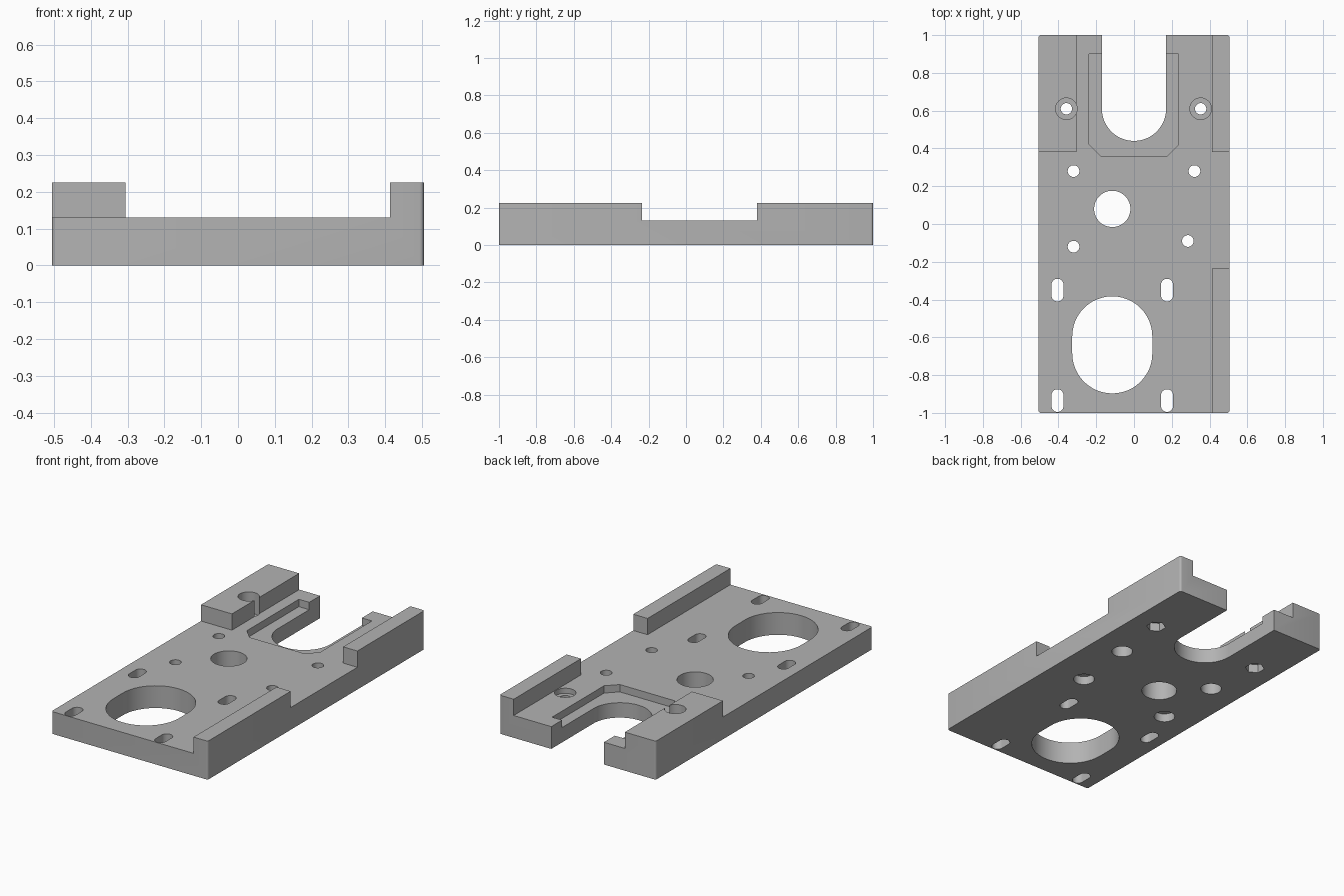
import bpy
import bmesh
from math import cos, sin, pi, radians

cube = bpy.data.objects.get("Cube")
if cube:
    bpy.data.objects.remove(cube, do_unlink=True)

grey = bpy.data.materials.new("machined_grey")
grey.use_nodes = True
grey.diffuse_color = (0.45, 0.45, 0.45, 1)
grey.node_tree.nodes["Principled BSDF"].inputs["Base Color"].default_value = grey.diffuse_color

BASE, TOP, OVER = 0.13, 0.225, 0.3      # plate top, rail top, cutter overshoot


def arc(x, y, r, start, end, n):
    """Points along an arc, angles in degrees."""
    return [(x + r * cos(radians(start + (end - start) * i / n)),
             y + r * sin(radians(start + (end - start) * i / n))) for i in range(n + 1)]


def circle(x, y, r, n=48, turn=0):
    return arc(x, y, r, turn, turn + 360, n)[:-1]


def slot(x, y, r, half):
    """Slot outline along y with round ends."""
    return arc(x, y + half - r, r, 0, 180, 24) + arc(x, y - half + r, r, 180, 360, 24)


def prism(name, outline, z0, z1):
    """Extrude a closed outline from z0 to z1."""
    bm = bmesh.new()
    face = bm.faces.new([bm.verts.new((x, y, z0)) for x, y in outline])
    new = bmesh.ops.extrude_face_region(bm, geom=[face])["geom"]
    bmesh.ops.translate(bm, vec=(0, 0, z1 - z0),
                        verts=[v for v in new if isinstance(v, bmesh.types.BMVert)])
    bmesh.ops.recalc_face_normals(bm, faces=bm.faces)
    mesh = bpy.data.meshes.new(name)
    bm.to_mesh(mesh)
    bm.free()
    obj = bpy.data.objects.new(name, mesh)
    bpy.context.collection.objects.link(obj)
    mesh.materials.append(grey)
    return obj


# Solid blank with slightly rounded vertical corners
R = 0.012
W, L = 0.505 - R, 1 - R
blank = (arc(W, L, R, 0, 90, 4) + arc(-W, L, R, 90, 180, 4)
         + arc(-W, -L, R, 180, 270, 4) + arc(W, -L, R, 270, 360, 4))
plate = prism("mounting_plate", blank, 0, TOP)
bpy.context.view_layer.objects.active = plate
plate.select_set(True)


def cut(name, outline, z0=-0.1, z1=OVER):
    """Subtract an extruded outline from the plate."""
    cutter = prism(name, outline, z0, z1)
    cutter.hide_render = True
    mod = plate.modifiers.new(name, "BOOLEAN")
    mod.operation, mod.solver, mod.object = "DIFFERENCE", "EXACT", cutter
    bpy.ops.object.modifier_apply(modifier=mod.name)
    bpy.data.objects.remove(cutter, do_unlink=True)


# Mill down the middle, leaving a wide left rail and a split right rail
RAIL_L, RAIL_R, STEP, GAP = -0.305, 0.413, 0.38, -0.235
cut("milled_floor", [(-0.7, -1.2), (RAIL_R, -1.2), (RAIL_R, GAP), (0.7, GAP),
                     (0.7, STEP), (RAIL_R, STEP), (RAIL_R, 1.2), (RAIL_L, 1.2),
                     (RAIL_L, STEP), (-0.7, STEP)], BASE)

# Chamfered shallow recess around the open fork
cut("fork_recess", [(-0.237, 0.9), (-0.237, 0.42), (-0.177, 0.36), (0.175, 0.36),
                    (0.235, 0.42), (0.235, 0.9)], 0.087)
cut("fork_opening", arc(0, 0.61, 0.17, 180, 360, 48) + [(0.17, 1.2), (-0.17, 1.2)])

# Large openings
cut("large_opening", slot(-0.115, -0.64, 0.212, 0.257))
cut("round_opening", circle(-0.115, 0.08, 0.096, 64))

# Adjustment slots
for x in (-0.405, 0.175):
    for y in (-0.35, -0.935):
        cut("slot", slot(x, y, 0.032, 0.06))

# Bolt holes, counterbored from below
for x, y, depth in ((-0.32, 0.28, 0.075), (0.32, 0.28, 0.075),
                    (-0.32, -0.12, 0.05), (0.285, -0.09, 0.05)):
    cut("bolt_hole", circle(x, y, 0.031))
    cut("bolt_counterbore", circle(x, y, 0.057), -0.1, depth)

# Fork bolts: counterbore above, hexagonal nut pocket below
for x in (-0.358, 0.353):
    cut("fork_bolt_hole", circle(x, 0.61, 0.03))
    cut("fork_counterbore", circle(x, 0.61, 0.057), 0.1)
    cut("nut_pocket", circle(x, 0.61, 0.053, 6, 30), -0.1, 0.05)

bpy.ops.object.shade_smooth_by_angle(angle=radians(30))
